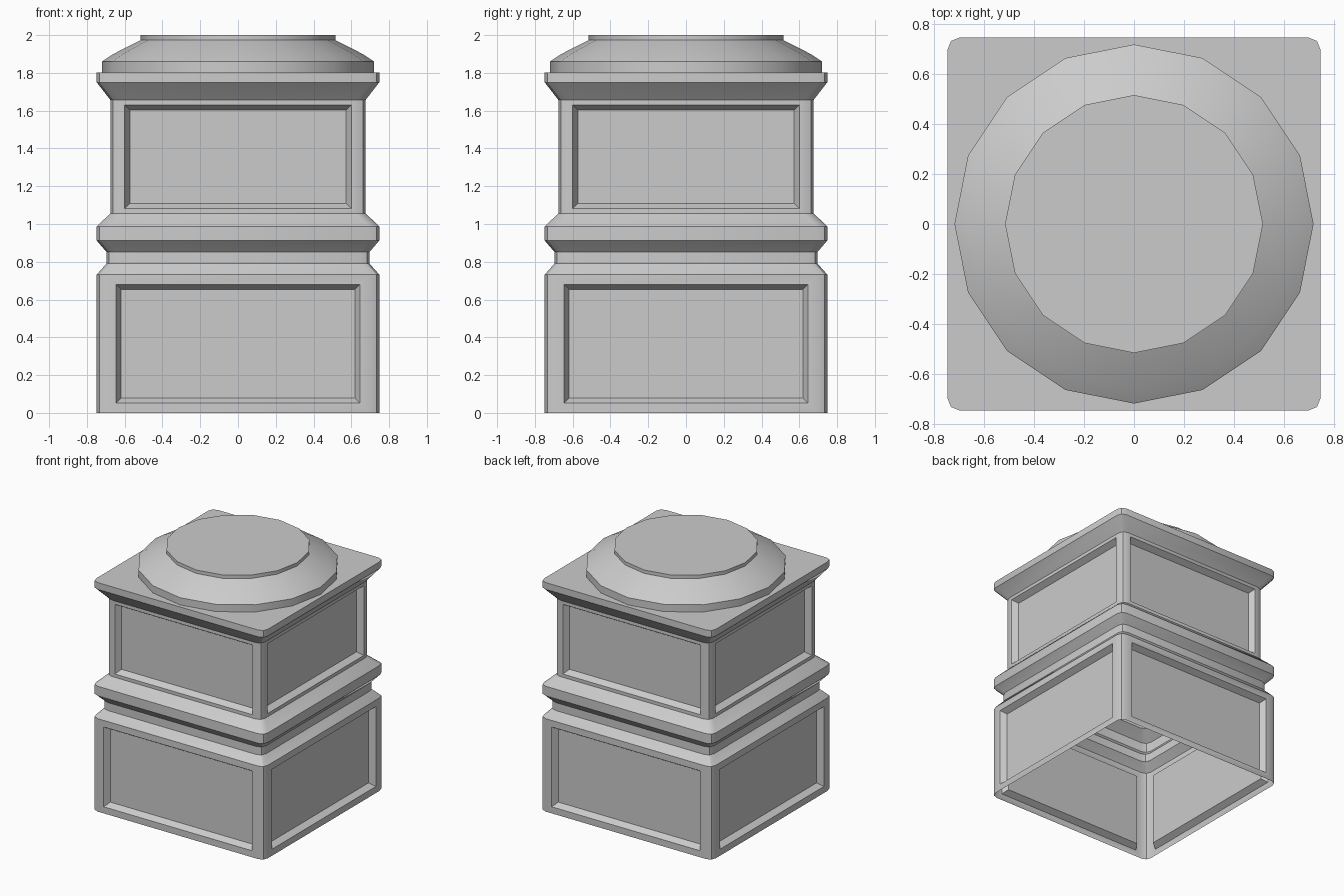
import bpy, bmesh, math

if "Cube" in bpy.data.objects:
    bpy.data.objects.remove(bpy.data.objects["Cube"])

def loft(bm, rings, cap_top=True):
    """Skin a stack of closed rings; returns the side faces band by band."""
    loops = [[bm.verts.new(p) for p in r] for r in rings]
    bands = []
    for a, b in zip(loops, loops[1:]):
        n = len(a)
        bands.append([bm.faces.new((a[i], a[(i + 1) % n], b[(i + 1) % n], b[i]))
                      for i in range(n)])
    if cap_top:
        bm.faces.new(loops[-1])
    return bands

def finish(bm, name):
    bm.normal_update()
    me = bpy.data.meshes.new(name)
    bm.to_mesh(me)
    bm.free()
    ob = bpy.data.objects.new(name, me)
    bpy.context.collection.objects.link(ob)
    bpy.ops.object.select_all(action='DESELECT')
    ob.select_set(True)
    bpy.context.view_layer.objects.active = ob
    bpy.ops.object.shade_smooth_by_angle(angle=math.radians(30))
    return ob

def square_ring(h, z, r=0.05):
    """Square with two-segment rounded corners, counter-clockwise."""
    m = h - r * 0.28
    corner = [(h, h - r), (m, m), (h - r, h)]
    pts = []
    for k in range(4):
        c, s = [(1, 0), (0, 1), (-1, 0), (0, -1)][k]
        pts += [(x * c - y * s, x * s + y * c, z) for x, y in corner]
    return pts

def round_ring(r, z, n=16):
    return [(r * math.cos(2 * math.pi * i / n), r * math.sin(2 * math.pi * i / n), z)
            for i in range(n)]

# Square pedestal shell, open underneath
profile = [(0.748, 0), (0.748, 0.732), (0.697, 0.79), (0.697, 0.853), (0.748, 0.912),
           (0.748, 0.987), (0.676, 1.056), (0.676, 1.657), (0.748, 1.75), (0.748, 1.803)]
bm = bmesh.new()
bands = loft(bm, [square_ring(h, z) for h, z in profile])
bm.normal_update()

# Recessed panels on the four sides of the lower and upper blocks
for band, border in ((0, 0.073), (6, 0.037)):
    panels = bands[band][2::3]
    bmesh.ops.inset_individual(bm, faces=panels, thickness=border)
    bmesh.ops.inset_individual(bm, faces=panels, thickness=0.038, depth=-0.045)
finish(bm, "pedestal_body")

# Sixteen-sided round cushion and neck on top
bm = bmesh.new()
loft(bm, [round_ring(r, z) for r, z in
          [(0.72, 1.803), (0.72, 1.86), (0.66, 1.90), (0.517, 1.973), (0.517, 2.0)]])
finish(bm, "round_cap")
